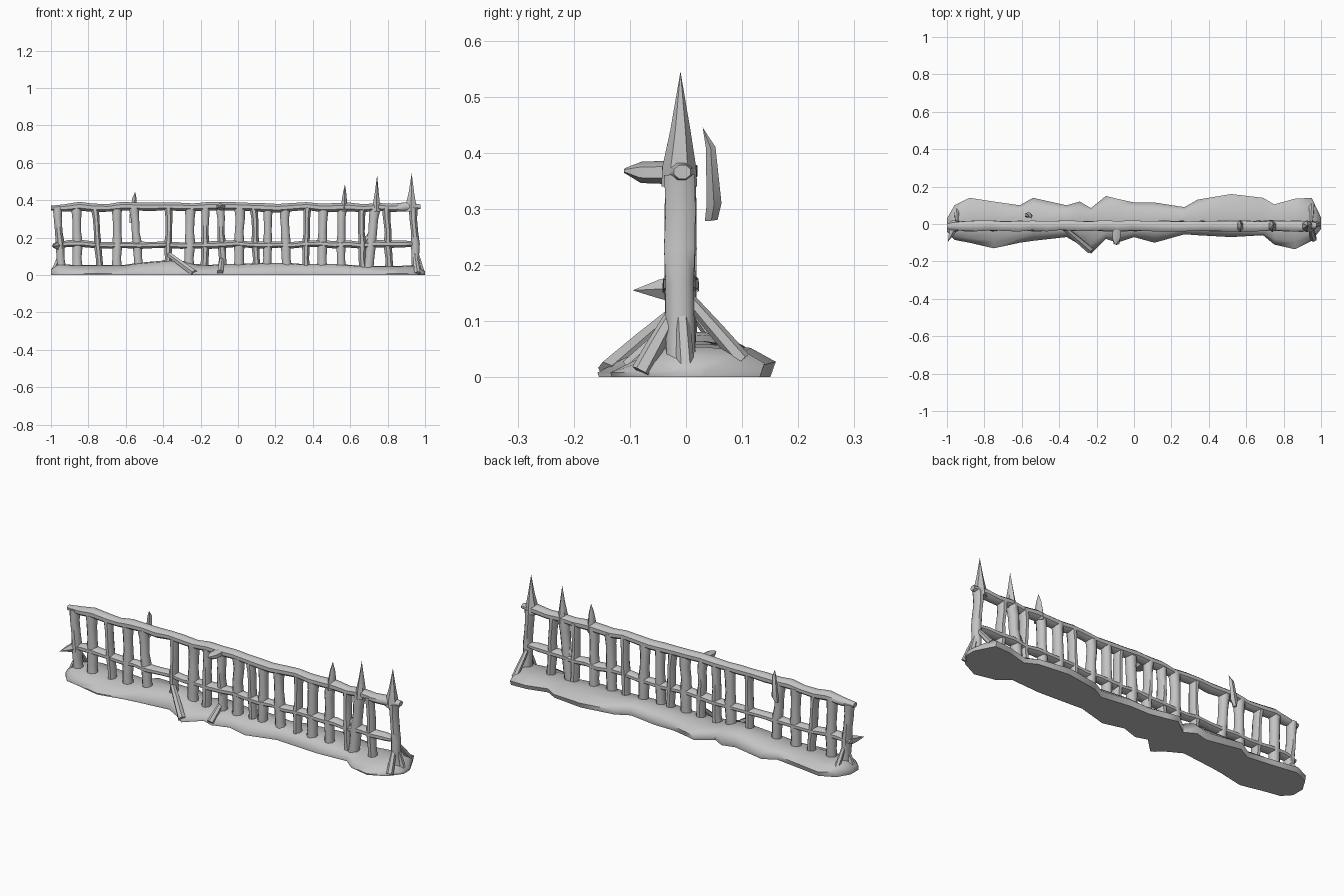
import bpy, bmesh, math, random
from mathutils import Vector

random.seed(4)
stone = bpy.data.materials.new("weathered grey")
stone.diffuse_color = (0.55, 0.55, 0.55, 1)


def loft(name, rings, angle=50):
    """Skin equal-length rings of points and cap both ends."""
    bm = bmesh.new()
    rows = [[bm.verts.new(p) for p in ring] for ring in rings]
    n = len(rows[0])
    for a, b in zip(rows, rows[1:]):
        for i in range(n):
            j = (i + 1) % n
            bm.faces.new((a[i], a[j], b[j], b[i]))
    bm.faces.new(rows[0])
    bm.faces.new(rows[-1])
    bmesh.ops.remove_doubles(bm, verts=bm.verts, dist=0.0008)
    bmesh.ops.recalc_face_normals(bm, faces=bm.faces)
    mesh = bpy.data.meshes.new(name)
    bm.to_mesh(mesh)
    bm.free()
    obj = bpy.data.objects.new(name, mesh)
    bpy.context.collection.objects.link(obj)
    mesh.materials.append(stone)
    bpy.ops.object.select_all(action='DESELECT')
    obj.select_set(True)
    bpy.context.view_layer.objects.active = obj
    bpy.ops.object.shade_smooth_by_angle(angle=math.radians(angle))
    return obj


def tube(name, points, radii, sides=8):
    """Round bar along points; each radius is (across, other way)."""
    d = (Vector(points[-1]) - Vector(points[0])).normalized()
    ref = Vector((0, 1, 0)) if abs(d.y) < 0.8 else Vector((0, 0, 1))
    u = d.cross(ref).normalized()
    v = u.cross(d)
    rings = []
    for p, (ru, rv) in zip(points, radii):
        ring = []
        for i in range(sides):
            t = 2 * math.pi * (i + 0.5) / sides
            ring.append(Vector(p) + u * ru * math.cos(t) + v * rv * math.sin(t))
        rings.append(ring)
    return loft(name, rings)


def jit(a):
    return random.uniform(-a, a)


# Ground mound: x, front edge, back edge, crest height
stations = [
    (-1.0, -0.04, 0.03, 0.03), (-0.96, -0.085, 0.10, 0.055), (-0.88, -0.10, 0.14, 0.05),
    (-0.75, -0.13, 0.12, 0.05), (-0.61, -0.10, 0.10, 0.05), (-0.54, -0.09, 0.14, 0.06),
    (-0.36, -0.07, 0.10, 0.075), (-0.29, -0.11, 0.12, 0.07), (-0.23, -0.158, 0.085, 0.055),
    (-0.15, -0.08, 0.15, 0.05), (-0.09, -0.10, 0.135, 0.055), (0.0, -0.07, 0.115, 0.055),
    (0.11, -0.10, 0.115, 0.06), (0.27, -0.055, 0.09, 0.06), (0.34, -0.06, 0.13, 0.055),
    (0.52, -0.07, 0.16, 0.055), (0.69, -0.06, 0.14, 0.045), (0.75, -0.11, 0.105, 0.045),
    (0.86, -0.135, 0.135, 0.045), (0.95, -0.09, 0.14, 0.05), (1.0, -0.02, 0.035, 0.02)]
mound = []
for x, f, b, h in stations:
    mound.append([(x, f * 0.98, 0), (x, f, 0.008), (x, f * 0.6 - 0.015, h * 0.62),
                  (x, max(f * 0.5, -0.04), h), (x, min(b * 0.3, 0.03), h * 1.08),
                  (x, b * 0.72, h * 0.95), (x, b, h * 0.5), (x, b * 0.94, 0)])
loft("mound", mound, 65)

# Two wavy horizontal rails
for name, z, r, x0, x1 in (("top_rail", 0.363, 0.024, -1.0, 0.975),
                           ("middle_rail", 0.163, 0.020, -0.98, 0.965)):
    n = 26
    pts, radii = [], []
    for i in range(n + 1):
        end = i in (0, n)
        pts.append((x0 + (x1 - x0) * i / n, -0.01 + jit(0.004), z + jit(0.006)))
        k = 0.55 if end else 1 + jit(0.1)
        radii.append((r * k, 0.029 * k))
    tube(name, pts, radii)

# Upright bars: x at the top, x at the bottom
bars = [(-0.965, -0.94), (-0.865, -0.855), (-0.765, -0.735), (-0.65, -0.645),
        (-0.555, -0.525), (-0.37, -0.375), (-0.255, -0.262), (-0.175, -0.18),
        (-0.095, -0.082), (0.01, 0.005), (0.085, 0.10), (0.16, 0.152), (0.25, 0.262),
        (0.37, 0.36), (0.455, 0.445), (0.555, 0.55), (0.66, 0.668),
        (0.735, 0.69), (0.795, 0.81), (0.935, 0.955)]
for i, (xt, xb) in enumerate(bars):
    pts, radii = [], []
    for z, k in ((0.02, 1.15), (0.09, 0.95), (0.165, 1.1), (0.23, 0.9), (0.30, 0.95), (0.36, 1.15)):
        t = z / 0.36
        pts.append((xb + (xt - xb) * t + jit(0.003), -0.01 + jit(0.002), z))
        w = (0.024 + 0.004 * math.sin(i * 2.3)) * k
        radii.append((w, 0.028 + jit(0.002)))
    tube("upright_%02d" % (i + 1), pts, radii)

# Tall spikes above the top rail
for i, (x, z, w) in enumerate(((0.568, 0.485, 0.02), (0.74, 0.535, 0.024), (0.925, 0.545, 0.034))):
    tube("spike_%d" % (i + 1),
         [(x, -0.012, 0.34), (x, -0.012, 0.375), (x + 0.002, -0.01, 0.44), (x + 0.004, -0.01, z)],
         [(w, 0.032), (w * 0.95, 0.03), (w * 0.5, 0.018), (0.0003, 0.0003)], 6)

# Loose shard at the back
tube("back_shard", [(-0.575, 0.045, 0.28), (-0.565, 0.05, 0.31), (-0.555, 0.044, 0.41), (-0.55, 0.03, 0.445)],
     [(0.008, 0.012), (0.02, 0.014), (0.013, 0.009), (0.0003, 0.0003)], 5)

# Knobs sticking out at the front
tube("front_knob", [(-0.09, 0.0, 0.365), (-0.095, -0.08, 0.365), (-0.1, -0.11, 0.368)],
     [(0.028, 0.022), (0.024, 0.019), (0.004, 0.004)], 6)
tube("front_thorn", [(-0.965, -0.02, 0.157), (-0.975, -0.045, 0.157), (-0.995, -0.095, 0.155)],
     [(0.022, 0.024), (0.018, 0.018), (0.0003, 0.0003)], 5)

# Slanted roots: top point, foot point, thickness
roots = [((0.945, 0.005, 0.14), (0.95, 0.10, 0.03), 0.016),
         ((0.945, -0.025, 0.11), (0.96, -0.08, 0.01), 0.018),
         ((0.945, -0.01, 0.15), (0.985, 0.0, 0.01), 0.016),
         ((-0.945, 0.005, 0.13), (-0.95, 0.08, 0.03), 0.014),
         ((-0.945, -0.01, 0.12), (-0.985, -0.01, 0.02), 0.016),
         ((-0.37, -0.025, 0.11), (-0.235, -0.14, 0.01), 0.02),
         ((-0.085, -0.02, 0.09), (-0.095, -0.10, 0.015), 0.018),
         ((0.725, -0.01, 0.25), (0.675, -0.01, 0.165), 0.018)]
for i, (a, b, r) in enumerate(roots):
    mid = [(p + q) / 2 for p, q in zip(a, b)]
    tube("root_%d" % (i + 1), [a, mid, b], [(r * 0.7, r * 0.7), (r * 0.9, r * 0.9), (r, r)], 6)

# Sit the lowest root feet on the ground
for obj in bpy.data.objects:
    for v in obj.data.vertices:
        v.co.z = max(v.co.z, 0.0)
